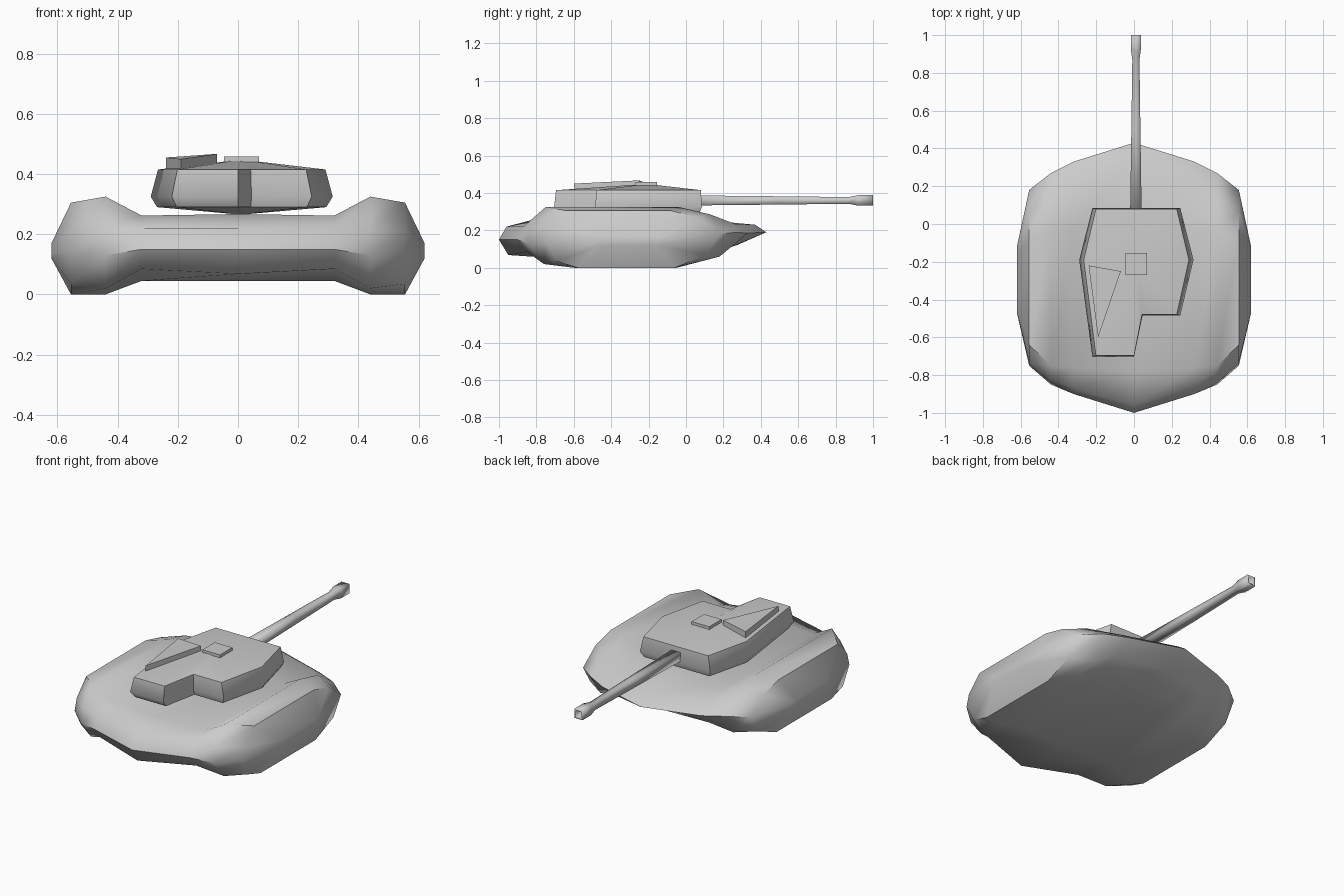
import bpy, bmesh

if "Cube" in bpy.data.objects:
    bpy.data.objects.remove(bpy.data.objects["Cube"])


def loft(name, rings, angle, start=None, end=None):
    """Skin a list of closed rings; ends are n-gons or fans to a point."""
    bm = bmesh.new()
    loops = [[bm.verts.new(p) for p in ring] for ring in rings]
    n = len(loops[0])
    for a, b in zip(loops, loops[1:]):
        for i in range(n):
            j = (i + 1) % n
            bm.faces.new((a[i], a[j], b[j], b[i]))
    for loop, tip in ((loops[0], start), (loops[-1], end)):
        if tip is None:
            bm.faces.new(loop)
        else:
            c = bm.verts.new(tip)
            for i in range(n):
                bm.faces.new((loop[i], loop[(i + 1) % n], c))
    bmesh.ops.recalc_face_normals(bm, faces=bm.faces)
    me = bpy.data.meshes.new(name)
    bm.to_mesh(me)
    bm.free()
    ob = bpy.data.objects.new(name, me)
    bpy.context.collection.objects.link(ob)
    bpy.ops.object.select_all(action='DESELECT')
    ob.select_set(True)
    bpy.context.view_layer.objects.active = ob
    bpy.ops.object.shade_smooth_by_angle(angle=angle)
    return ob


# Hull: side profiles (y, z) from the centre out to the track flanks
hull = [
    (0.0, [(-1, .15), (-.96, .22), (-.78, .267), (-.03, .267), (.37, .23),
           (.43, .19), (.27, .12), (0, .045), (-.6, .045), (-.95, .068)]),
    (.32, [(-.9, .15), (-.87, .22), (-.76, .262), (-.03, .262), (.26, .235),
           (.33, .185), (.24, .11), (0, .045), (-.6, .045), (-.85, .085)]),
    (.44, [(-.85, .13), (-.83, .22), (-.75, .325), (-.04, .325), (.13, .285),
           (.27, .19), (.18, .06), (-.05, 0), (-.6, 0), (-.76, .02)]),
    (.555, [(-.75, .14), (-.73, .21), (-.64, .305), (-.08, .305), (.06, .27),
            (.18, .18), (.11, .07), (-.06, 0), (-.58, 0), (-.69, .035)]),
    (.62, [(-.47, .135), (-.465, .155), (-.45, .17), (-.16, .17), (-.13, .16),
           (-.12, .145), (-.13, .13), (-.16, .12), (-.44, .12), (-.46, .125)]),
]
stations = [(-x, p) for x, p in reversed(hull[1:])] + hull
loft("hull", [[(x, y, z) for y, z in p] for x, p in stations], 0.9)

# Turret: one plan outline, repeated as belly, widest line and roof rim
plan = [(-.22, .085), (.245, .085), (.315, -.19), (.245, -.485),
        (.045, -.485), (0, -.705), (-.22, -.705), (-.29, -.19)]
cx, cy = .01, -.21


def plan_ring(sx, sy, z):
    return [(cx + (x - cx) * sx, cy + (y - cy) * sy, z) for x, y in plan]


loft("turret", [plan_ring(.93, .95, .29), plan_ring(1, 1, .325),
                plan_ring(.92, .98, .415)], 0.9,
     start=(cx, cy, .265), end=(cx, cy, .448))


# Square commander's cupola
def square(x, y, z, h):
    return [(x - h, y - h, z), (x + h, y - h, z), (x + h, y + h, z), (x - h, y + h, z)]


loft("cupola", [square(.012, -.212, .42, .058), square(.012, -.212, .458, .058)], 0.6)

# Wedge-shaped roof hatch
wedge = [(-.24, -.22, .455), (-.07, -.25, .467), (-.19, -.60, .45)]
loft("roof_hatch", [[(x, y, .405) for x, y, z in wedge], wedge], 0.6)

# Gun barrel with swollen, recessed muzzle
barrel = [(.02, .031, .027), (.5, .024, .022), (.87, .019, .018), (.92, .026, .028),
          (1.0, .026, .028), (1.0, .017, .019), (.96, .017, .019)]
loft("gun_barrel", [[(.01 - w, y, .36 - h), (.01 + w, y, .36 - h),
                     (.01 + w, y, .36 + h), (.01 - w, y, .36 + h)]
                    for y, w, h in barrel], 1.6)
